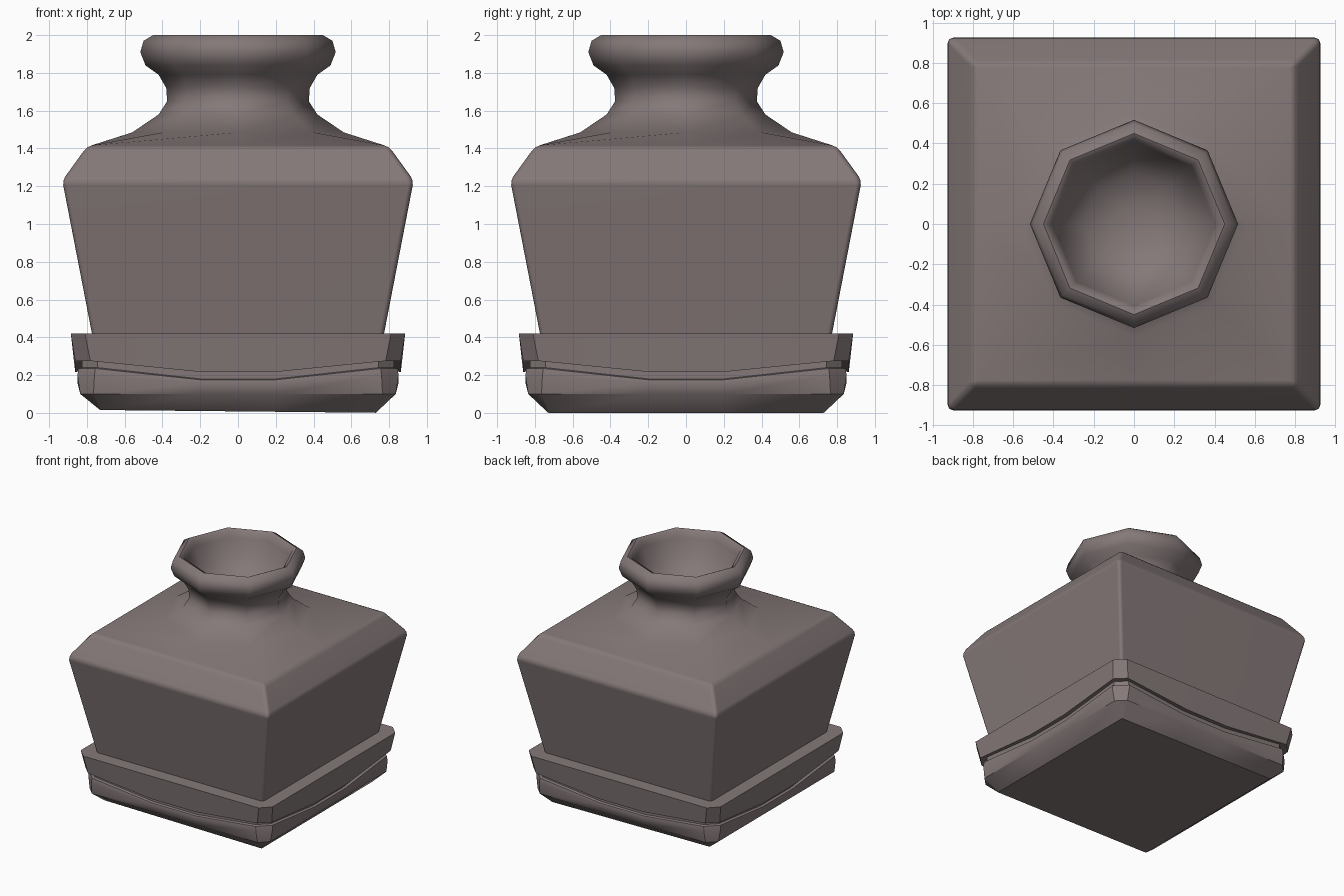
import bpy, bmesh
from math import cos, sin, pi, radians

cube = bpy.data.objects.get("Cube")
if cube:
    bpy.data.objects.remove(cube, do_unlink=True)

clay = bpy.data.materials.new("dull brown clay")
clay.use_nodes = True
colour = (0.235, 0.19, 0.19, 1)
clay.diffuse_color = colour
bsdf = clay.node_tree.nodes["Principled BSDF"]
bsdf.inputs["Base Color"].default_value = colour
bsdf.inputs["Roughness"].default_value = 0.8


def loft(rings):
    """Skin equal-length rings of points and cap both ends."""
    bm = bmesh.new()
    loops = [[bm.verts.new(p) for p in ring] for ring in rings]
    n = len(loops[0])
    for a, b in zip(loops, loops[1:]):
        for i in range(n):
            j = (i + 1) % n
            bm.faces.new((a[i], a[j], b[j], b[i]))
    bm.faces.new(loops[0][::-1])
    bm.faces.new(loops[-1])
    bmesh.ops.recalc_face_normals(bm, faces=bm.faces)
    return bm


def finish(bm, name, angle):
    mesh = bpy.data.meshes.new(name)
    bm.to_mesh(mesh)
    bm.free()
    mesh.materials.append(clay)
    obj = bpy.data.objects.new(name, mesh)
    bpy.context.collection.objects.link(obj)
    bpy.ops.object.select_all(action="DESELECT")
    obj.select_set(True)
    bpy.context.view_layer.objects.active = obj
    bpy.ops.object.shade_smooth_by_angle(angle=radians(angle))
    return obj


def square(h, z):
    # Corners and side middles, in step with the octagon
    steps = ((1, 0), (1, 1), (0, 1), (-1, 1), (-1, 0), (-1, -1), (0, -1), (1, -1))
    return [(h * x, h * y, z) for x, y in steps]


def octagon(r, z):
    return [(r * cos(i * pi / 4), r * sin(i * pi / 4), z) for i in range(8)]


def tray_ring(h, c, z, drop=0.0, tilt=0.0):
    # Chamfered square whose side middles sag by drop
    pts = []
    for k in range(4):
        ca, sa = (1, 0, -1, 0)[k], (0, 1, 0, -1)[k]
        for t, d in ((c - h, 0), (-0.2, drop), (0.2, drop), (h - c, 0)):
            x, y = h * ca - t * sa, h * sa + t * ca
            pts.append((x, y, z - d - tilt * x))
    return pts


# Jar: square body, flared shoulder, octagonal neck, rounded lip and bowl
body = [(0.75, 0.3), (0.93, 1.23), (0.80, 1.41)]
neck = [(0.56, 1.485), (0.42, 1.58), (0.375, 1.65), (0.38, 1.72), (0.42, 1.79),
        (0.49, 1.84), (0.517, 1.91), (0.50, 1.97), (0.45, 2.0), (0.42, 1.985),
        (0.405, 1.94), (0.35, 1.80), (0.25, 1.70), (0.10, 1.65)]
bm = loft([square(*p) for p in body] + [octagon(*p) for p in neck])

# Soften the hard edges of the square body only
edges = [e for e in bm.edges
         if all(0.29 < v.co.z < 1.45 for v in e.verts)
         and max(v.co.z for v in e.verts) > 1
         and e.calc_face_angle(0) > radians(15)]
bmesh.ops.bevel(bm, geom=edges, offset=0.025, segments=2, profile=0.5,
                affect="EDGES")
jar = finish(bm, "jar", 55)
weighted = jar.modifiers.new("even normals", "WEIGHTED_NORMAL")
weighted.keep_sharp = True

# Base: flat ledge, curved groove and tapered foot
base = [tray_ring(0.73, 0.005, 0.008, 0, 0.01),
        tray_ring(0.835, 0.07, 0.10),
        tray_ring(0.85, 0.09, 0.20, 0.04),
        tray_ring(0.845, 0.09, 0.235, 0.06),
        tray_ring(0.825, 0.08, 0.24, 0.06),
        tray_ring(0.825, 0.08, 0.28, 0.06),
        tray_ring(0.862, 0.08, 0.275, 0.058),
        tray_ring(0.885, 0.075, 0.42),
        tray_ring(0.76, 0.03, 0.42)]
finish(loft(base), "base_tray", 35)
